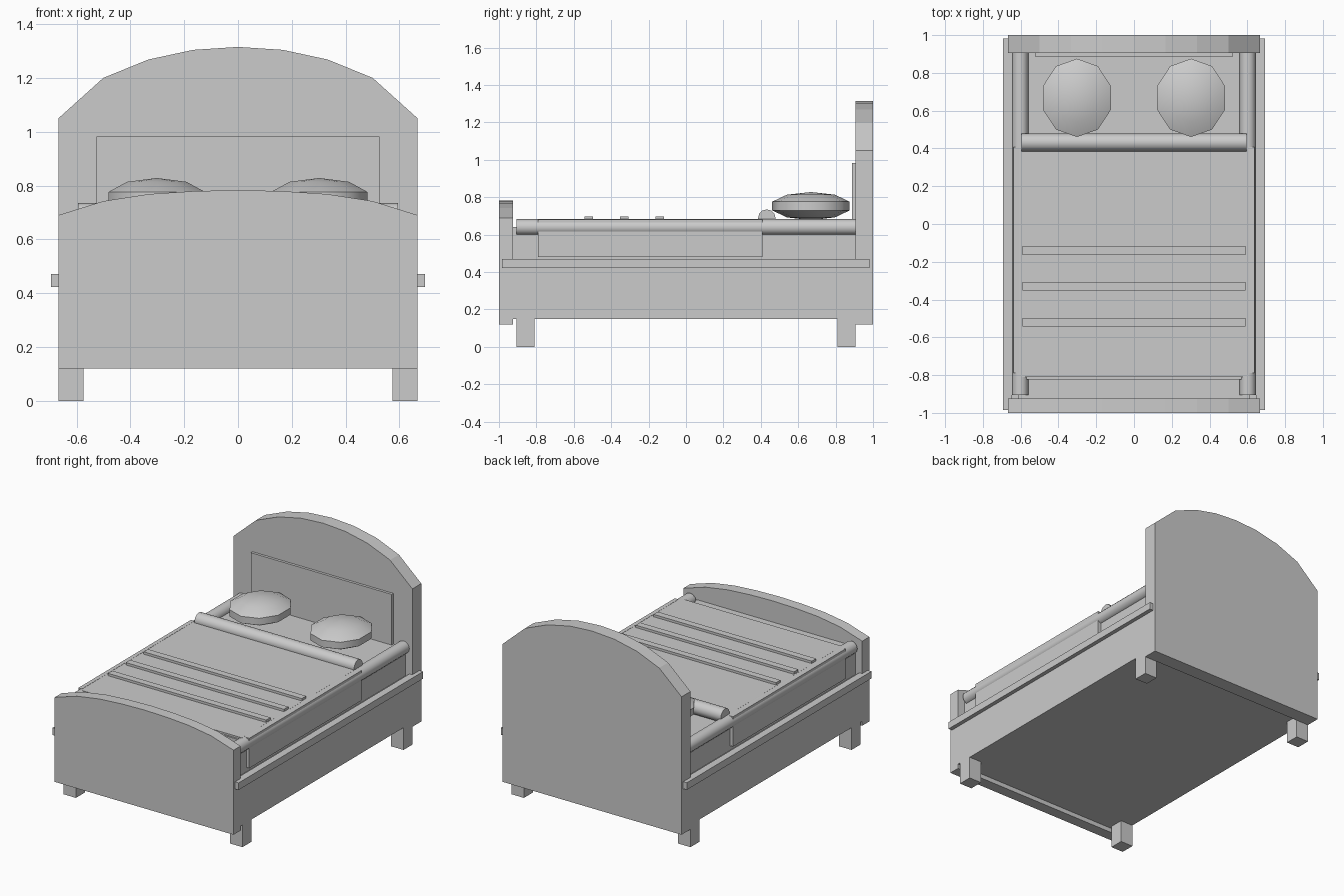
import bpy, bmesh, math

if "Cube" in bpy.data.objects:
    bpy.data.objects.remove(bpy.data.objects["Cube"])


def finish(bm, name, smooth=False):
    bmesh.ops.recalc_face_normals(bm, faces=bm.faces[:])
    mesh = bpy.data.meshes.new(name)
    bm.to_mesh(mesh)
    bm.free()
    ob = bpy.data.objects.new(name, mesh)
    bpy.context.collection.objects.link(ob)
    if smooth:
        bpy.ops.object.select_all(action='DESELECT')
        bpy.context.view_layer.objects.active = ob
        ob.select_set(True)
        bpy.ops.object.shade_smooth_by_angle(angle=math.radians(50))
    return ob


def box(name, x, y, z):
    """Box from (min, max) pairs."""
    bm = bmesh.new()
    bmesh.ops.create_cube(bm, size=1)
    for v in bm.verts:
        for i, (a, b) in enumerate((x, y, z)):
            v.co[i] = (a + b) / 2 + v.co[i] * (b - a)
    return finish(bm, name)


def rod(name, center, radius, length, axis):
    """Twelve-sided rod along x or y."""
    bm = bmesh.new()
    bmesh.ops.create_cone(bm, cap_ends=True, segments=12, radius1=radius,
                          radius2=radius, depth=length)
    ob = finish(bm, name, True)
    ob.location = center
    if axis == 'x':
        ob.rotation_euler.y = math.pi / 2
    else:
        ob.rotation_euler.x = math.pi / 2
    return ob


def arched_board(name, y0, y1, base, heights):
    """Board with an arched top; heights run from the centre outwards."""
    half = [(W * i / 4, h) for i, h in enumerate(heights)]
    top = half[::-1] + [(-x, z) for x, z in half[1:]]
    bm = bmesh.new()
    face = bm.faces.new([bm.verts.new((x, y0, z))
                         for x, z in [(-W, base), (W, base)] + top])
    ext = bmesh.ops.extrude_face_region(bm, geom=[face])
    for v in ext['geom']:
        if isinstance(v, bmesh.types.BMVert):
            v.co.y = y1
    return finish(bm, name)


W = 0.667

# Head and foot boards
arched_board("headboard", 0.905, 1.0, 0.12, [1.315, 1.304, 1.268, 1.2, 1.05])
arched_board("footboard", -1.0, -0.925, 0.12, [0.783, 0.779, 0.768, 0.742, 0.69])
box("headboard_panel", (-0.525, 0.525), (0.887, 0.91), (0.6, 0.982))

# Frame and mattress
box("bed_frame", (-W, W), (-0.93, 0.91), (0.15, 0.45))
box("mattress", (-0.615, 0.615), (-0.925, 0.905), (0.44, 0.64))

# Blanket with foot drop and raised stripes
box("blanket", (-0.597, 0.597), (-0.81, 0.43), (0.63, 0.682))
box("blanket_foot", (-0.57, 0.57), (-0.822, -0.80), (0.5, 0.67))
for y in (-0.14, -0.33, -0.52):
    box("blanket_stripe", (-0.59, 0.59), (y - 0.023, y + 0.023), (0.67, 0.698))
rod("blanket_roll", (0, 0.432, 0.688), 0.047, 1.19, 'x')

# Parts repeated on both sides
for s in (-1, 1):
    def side(a, b):
        return tuple(sorted((s * a, s * b)))
    box("side_trim", side(0.645, 0.694), (-0.985, 0.982), (0.423, 0.471))
    box("blanket_side", side(0.61, 0.637), (-0.79, 0.408), (0.48, 0.682))
    rod("mattress_edge", (s * 0.602, 0, 0.64), 0.043, 1.81, 'y')
    for y in (-0.858, 0.858):
        box("leg", side(0.575, W), (y - 0.047, y + 0.047), (0, 0.16))
    bm = bmesh.new()
    bmesh.ops.create_uvsphere(bm, u_segments=10, v_segments=5, radius=1)
    bmesh.ops.scale(bm, vec=(0.198, 0.218, 0.075), verts=bm.verts)
    bmesh.ops.translate(bm, vec=(s * 0.302, 0.668, 0.753), verts=bm.verts)
    finish(bm, "pillow", True)
